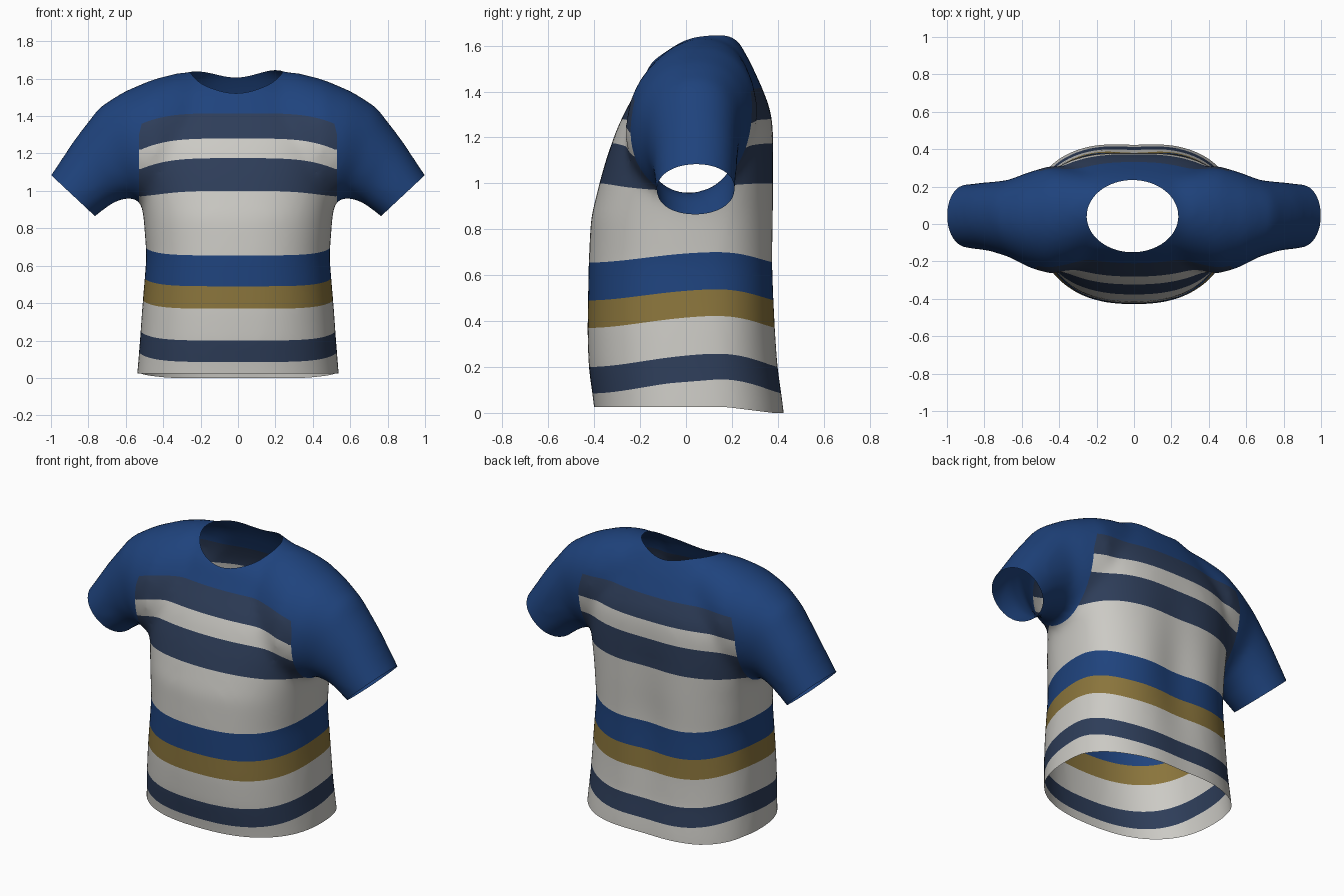
import bpy, bmesh, math

if "Cube" in bpy.data.objects:
    bpy.data.objects.remove(bpy.data.objects["Cube"])

# ---------- materials ----------
COLOURS = [("blue", (0.0135, 0.056, 0.205)), ("off_white", (0.60, 0.59, 0.555)),
           ("navy", (0.027, 0.047, 0.10)), ("gold", (0.255, 0.177, 0.045))]
BLUE, WHITE, NAVY, GOLD = range(4)

# stripe tops measured on the centre front, bottom to top
STRIPES = [(0.085, WHITE), (0.20, NAVY), (0.37, WHITE), (0.49, GOLD), (0.655, BLUE),
           (1.0, WHITE), (1.175, NAVY), (1.28, WHITE), (1.415, NAVY)]

# torso rings: height, half width, front y, back y
TORSO = [(-.15, .55, -.39, .45), (.02, .54, -.40, .435), (.2, .525, -.425, .41),
         (.35, .515, -.43, .402), (.65, .49, -.425, .395), (.85, .505, -.415, .395),
         (1.0, .525, -.378, .392), (1.1, .535, -.35, .39), (1.23, .54, -.305, .385),
         (1.31, .52, -.268, .372), (1.41, .47, -.213, .335), (1.53, .38, -.15, .28),
         (1.61, .28, -.07, .235), (1.67, .18, .0, .19)]
# sleeve rings: top x, top z, bottom x, bottom z, front y, back y
SLEEVE = [(.16, 1.645, .18, 1.0, -.18, .26), (.33, 1.63, .31, .98, -.235, .29),
          (.46, 1.595, .43, .95, -.265, .31), (.61, 1.532, .51, .945, -.235, .275),
          (.74, 1.45, .575, .965, -.18, .235), (.875, 1.275, .66, .94, -.145, .225),
          (1.0, 1.085, .77, .86, -.13, .215), (1.10, .95, .88, .735, -.12, .205)]
SEG = 48


def spow(v, e):
    return math.copysign(abs(v) ** e, v)


def loft(bm, rings):
    """Closed tube through a list of point rings."""
    loops = [[bm.verts.new(p) for p in r] for r in rings]
    for a, b in zip(loops, loops[1:]):
        for i in range(SEG):
            j = (i + 1) % SEG
            bm.faces.new((a[i], a[j], b[j], b[i]))
    bm.faces.new(loops[0])
    bm.faces.new(loops[-1])


def torso_ring(z, w, yf, yb):
    """Rounded ring whose side seam lies a little behind the middle."""
    pts = []
    yc = .05 if z < 1.35 else (yf + yb) / 2
    for i in range(SEG):
        a = math.tau * i / SEG
        c, s = math.cos(a), math.sin(a)
        e, depth = (.80, yb - yc) if s > 0 else (.83, yc - yf)
        pts.append((w * spow(c, e), yc + depth * spow(s, e), z))
    return pts


def sleeve_ring(side, tx, tz, bx, bz, yf, yb):
    pts = []
    lean = .06 * (1.05 - tx)              # shoulder ridge sits behind the armpit
    for i in range(SEG):
        a = math.tau * i / SEG
        c, s = spow(math.cos(a), .95), spow(math.sin(a), .95)
        pts.append((side * ((tx + bx) / 2 + (tx - bx) / 2 * c),
                    (yf + yb) / 2 + (yb - yf) / 2 * s + lean * c,
                    (tz + bz) / 2 + (tz - bz) / 2 * c))
    return pts


def cut(bm, f, keep_all=True, limit=9.0):
    """Cut the mesh along f = 0; optionally remove the part where f > 0."""
    val = {v: f(v.co) for v in bm.verts}
    edges = [e for e in bm.edges if all(abs(v.co.x) < limit for v in e.verts)]
    for e in edges:                       # snap vertices lying close to the line
        for a, b in (e.verts, reversed(e.verts)):
            if val[a] * val[b] < 0:
                t = val[a] / (val[a] - val[b])
                if t < .12:
                    a.co = a.co.lerp(b.co, t)
                    val[a] = 0.0
    line = [v for v in val if val[v] == 0.0]
    for e in edges:
        a, b = e.verts
        if val[a] * val[b] < 0:
            t = val[a] / (val[a] - val[b])
            line.append(bmesh.utils.edge_split(e, a, t)[1])
    bmesh.ops.connect_verts(bm, verts=line)
    if not keep_all:
        gone = [g for g in bm.faces if f(g.calc_center_median()) > 0]
        bmesh.ops.delete(bm, geom=gone, context='FACES')


# ---------- cutting rules ----------
def hem(p):
    return .025 - .025 * min(1, max(0, (p.y - .18) / .2)) - p.z


def cuff(p):
    return min(.215 * (abs(p.x) - 1.0) - .23 * (p.z - 1.085), abs(p.x) - .6)


def neck(p):
    rho = math.hypot((p.x + .008) / .245, (p.y - .042) / .193)
    return min(1 - rho, p.z - 1.3)


def flat_z(p):
    """Height with the stripes' rise or fall at the sides taken out."""
    amp = .05 + .08 * p.y - .09 * min(1, max(0, (p.z - .7) / .35))
    return p.z - amp * min(1, abs(p.x) / .52) ** 4


def armhole(p):
    x = abs(p.x)
    return max(min(x - .53 + .25 * max(0, p.z - 1.3), p.z - .91), x - .58)


# ---------- rough solid: torso and two sleeves ----------
bm = bmesh.new()
loft(bm, [torso_ring(*r) for r in TORSO])
for side in (1, -1):
    loft(bm, [sleeve_ring(side, *r) for r in SLEEVE])
bmesh.ops.recalc_face_normals(bm, faces=bm.faces)
rough = bpy.data.meshes.new("shirt_rough")
bm.to_mesh(rough)
bm.free()
shirt = bpy.data.objects.new("shirt", rough)
bpy.context.collection.objects.link(shirt)

# fuse and relax into one cloth surface
rem = shirt.modifiers.new("fuse", 'REMESH')
rem.mode = 'VOXEL'
rem.voxel_size = .022
smo = shirt.modifiers.new("relax", 'SMOOTH')
smo.factor = .5
smo.iterations = 20
bpy.context.view_layer.update()
dg = bpy.context.evaluated_depsgraph_get()
mesh = bpy.data.meshes.new_from_object(shirt.evaluated_get(dg))
shirt.modifiers.clear()
shirt.data = mesh
mesh.name = "shirt"
mesh.materials.clear()
for name, rgb in COLOURS:
    m = bpy.data.materials.new(name)
    m.diffuse_color = (*rgb, 1)
    m.use_nodes = True
    m.node_tree.nodes["Principled BSDF"].inputs["Base Color"].default_value = m.diffuse_color
    mesh.materials.append(m)

# ---------- openings, spine hollow, stripes ----------
bm = bmesh.new()
bm.from_mesh(mesh)
for v in bm.verts:
    if v.co.y > .15 and v.co.z < 1.35:
        dip = .012 + .02 * math.exp(-((v.co.z - .65) / .3) ** 2)
        fade = min(1, (1.35 - v.co.z) / .3)
        v.co.y -= dip * fade * math.exp(-(v.co.x / .15) ** 2)
for rule in (hem, cuff, neck):
    cut(bm, rule, keep_all=False)
for top, _ in STRIPES:
    cut(bm, lambda p: flat_z(p) - top, limit=.6)
cut(bm, armhole)

for f in bm.faces:
    c = f.calc_center_median()
    f.smooth = True
    f.material_index = BLUE
    if armhole(c) <= 0:
        h = flat_z(c)
        f.material_index = next((m for top, m in STRIPES if h < top), BLUE)
bm.to_mesh(mesh)
bm.free()
